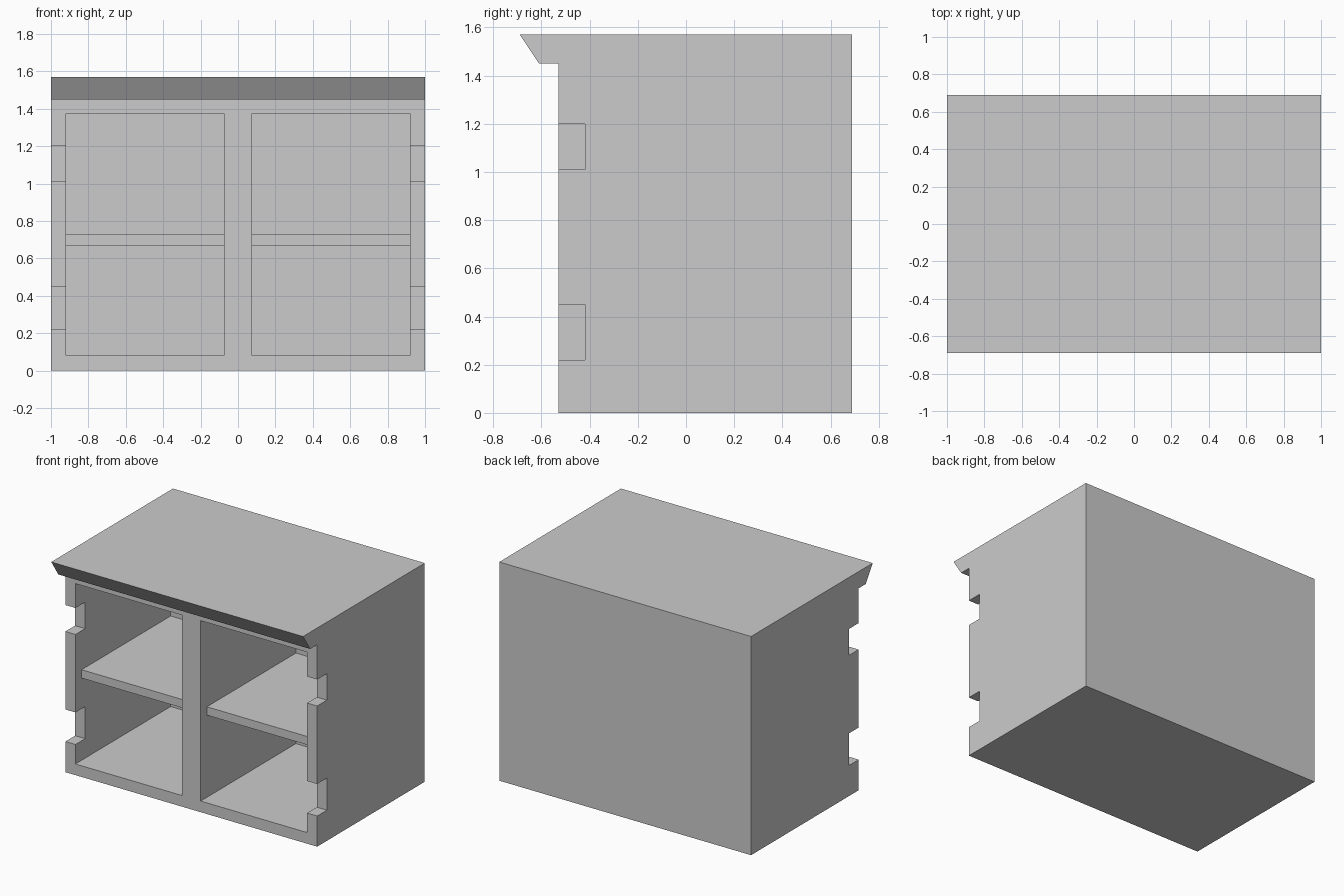
import bpy

if "Cube" in bpy.data.objects:
    bpy.data.objects.remove(bpy.data.objects["Cube"])

FRONT, BACK = -0.53, 0.69


def prism(name, profile, x0, x1):
    """Extrude a (y, z) profile from x0 to x1."""
    n = len(profile)
    verts = [(x, y, z) for x in (x0, x1) for y, z in profile]
    faces = [tuple(reversed(range(n))), tuple(range(n, 2 * n))]
    faces += [(i, (i + 1) % n, n + (i + 1) % n, n + i) for i in range(n)]
    mesh = bpy.data.meshes.new(name)
    mesh.from_pydata(verts, [], faces)
    obj = bpy.data.objects.new(name, mesh)
    bpy.context.collection.objects.link(obj)
    return obj


def box(name, x, y, z, side=1):
    """Box from ranges, mirrored to the left when side is -1."""
    x0, x1 = sorted((x[0] * side, x[1] * side))
    profile = [(y[0], z[0]), (y[1], z[0]), (y[1], z[1]), (y[0], z[1])]
    return prism(name, profile, x0, x1)


def cut(target, cutter):
    cutter.hide_render = True
    mod = target.modifiers.new("cut", 'BOOLEAN')
    mod.operation = 'DIFFERENCE'
    mod.solver = 'EXACT'
    mod.object = cutter
    bpy.context.view_layer.objects.active = target
    bpy.ops.object.modifier_apply(modifier=mod.name)
    bpy.data.objects.remove(cutter, do_unlink=True)


# Cabinet body with the sloped overhanging counter edge
body = prism("cabinet_body", [
    (FRONT, 0), (BACK, 0), (BACK, 1.57),
    (-0.69, 1.57), (-0.61, 1.45), (FRONT, 1.45)], -1, 1)

for side, label in ((-1, "left"), (1, "right")):
    # Open compartment
    cut(body, box("compartment_cutter", (0.075, 0.92), (-0.8, 0.55), (0.08, 1.375), side))
    # Hinge notches in the side panel's front edge
    for z in ((0.22, 0.45), (1.01, 1.20)):
        cut(body, box("notch_cutter", (0.85, 1.1), (-0.8, -0.42), z, side))
    # Shelf set back from the front
    box(label + "_shelf", (0.075, 0.92), (-0.46, 0.55), (0.67, 0.73), side)
